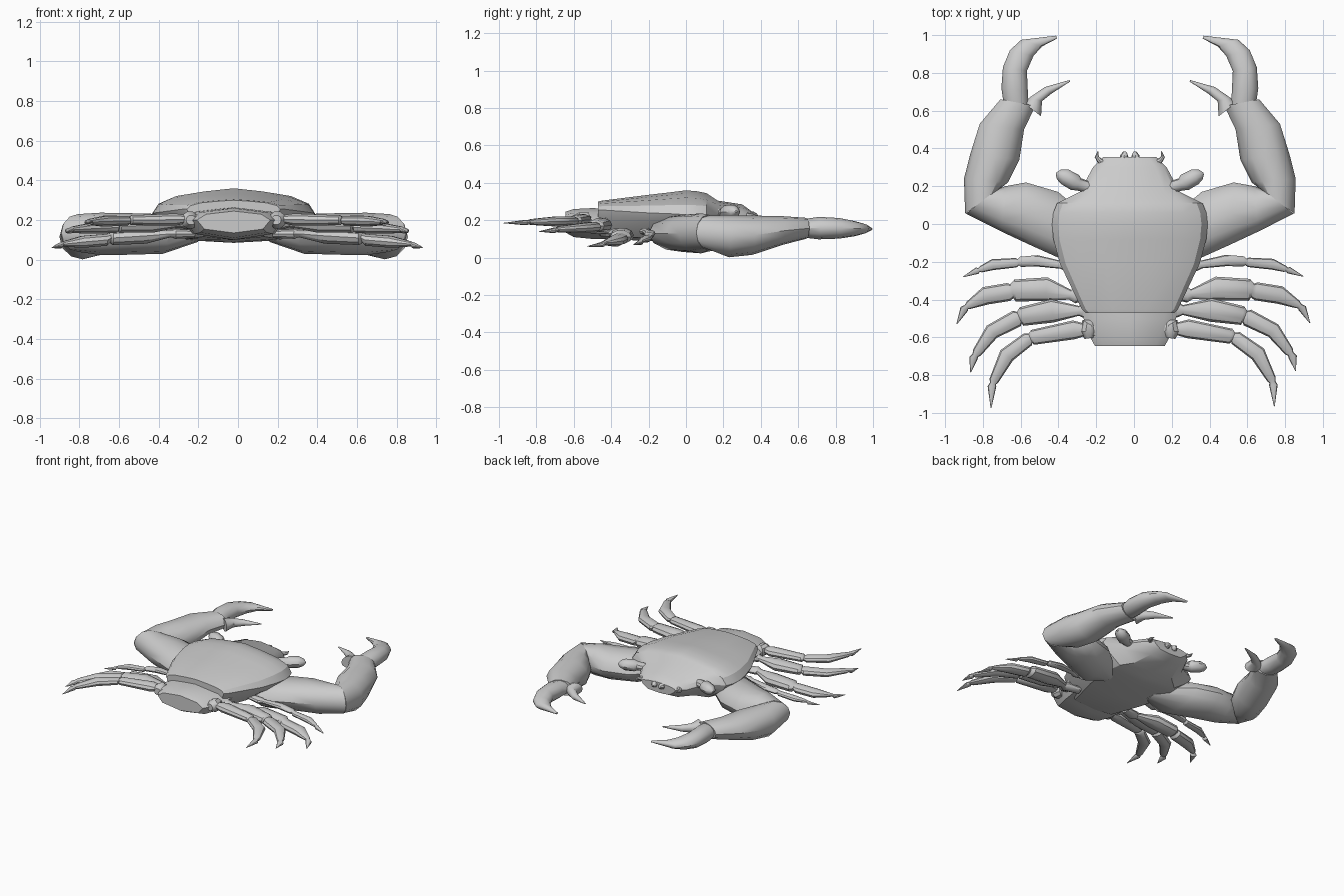
import bpy, bmesh, math
from mathutils import Vector

CX = -0.022  # the body's symmetry line


def loft(name, rings, angle=35):
    """Skin a list of equal-length closed rings and cap both ends."""
    bm = bmesh.new()
    vs = [[bm.verts.new((p[0] + CX, p[1], p[2])) for p in r] for r in rings]
    n = len(vs[0])
    for a, b in zip(vs, vs[1:]):
        for i in range(n):
            j = (i + 1) % n
            bm.faces.new((a[i], a[j], b[j], b[i]))
    bm.faces.new(vs[0])
    bm.faces.new(vs[-1])
    bmesh.ops.recalc_face_normals(bm, faces=bm.faces)
    me = bpy.data.meshes.new(name)
    bm.to_mesh(me)
    bm.free()
    ob = bpy.data.objects.new(name, me)
    bpy.context.collection.objects.link(ob)
    bpy.ops.object.select_all(action='DESELECT')
    ob.select_set(True)
    bpy.context.view_layer.objects.active = ob
    bpy.ops.object.shade_smooth_by_angle(angle=math.radians(angle))
    return ob


def edge_loft(name, rows, s, n=12):
    """Rows (x1,y1, x2,y2, z, half height): ellipses spanning two plan edges."""
    rings = []
    for x1, y1, x2, y2, z, h in rows:
        ring = []
        for i in range(n):
            a = 2 * math.pi * i / n
            t = 0.5 - 0.5 * math.cos(a)
            ring.append((s * (x1 + (x2 - x1) * t), y1 + (y2 - y1) * t, z + h * math.sin(a)))
        rings.append(ring)
    return loft(name, rings)


def tube(name, pts, s, flat=0.65, n=10):
    """Points (x, y, z, half width) along a path, flattened in height."""
    rows = []
    for i, (x, y, z, w) in enumerate(pts):
        a, b = pts[max(i - 1, 0)], pts[min(i + 1, len(pts) - 1)]
        d = Vector((b[0] - a[0], b[1] - a[1])).normalized()
        rows.append((x - d.y * w, y + d.x * w, x + d.y * w, y - d.x * w, z, w * flat))
    return edge_loft(name, rows, s, n)


def shell(name, sections, half):
    """Sections (y, half width, top z, rim z, bottom z) with a half profile."""
    rings = []
    for y, w, zt, ze, zb in sections:
        right = [(u * w, y, ze + v * ((zt - ze) if v > 0 else (ze - zb))) for u, v in half]
        left = [(-x, yy, z) for x, yy, z in right[1:-1]]
        rings.append(right + left[::-1])
    return loft(name, rings, 30)


# carapace with belly
shell("carapace", [
    (-.47, .235, .30, .255, .11), (-.45, .255, .305, .255, .10),
    (-.21, .37, .335, .24, .09), (-.08, .405, .35, .235, .085),
    (0, .412, .36, .23, .085), (.06, .405, .355, .23, .085), (.11, .385, .345, .23, .09),
    (.17, .265, .305, .23, .11), (.30, .195, .285, .22, .14), (.355, .14, .245, .22, .17)],
    [(0, 1), (.35, .88), (.7, .7), (.92, .4), (1, 0), (.93, -.3), (.62, -.9), (0, -1)])

# tail block behind the carapace
shell("tail", [
    (-.40, .26, .26, .21, .10), (-.50, .245, .265, .20, .10),
    (-.60, .21, .26, .20, .11), (-.645, .185, .245, .20, .135)],
    [(0, 1), (.75, .65), (1, 0), (.8, -.7), (0, -1)])

# walking legs: points x, y, half width, plus start and end height
LEGS = [
    (.14, .07, [(.35, -.22, .032), (.5, -.195, .03), (.59, -.2, .027), (.615, -.205, .025),
                (.74, -.215, .029), (.805, -.24, .017), (.825, -.247, .018), (.9, -.28, .002)]),
    (.13, .06, [(.30, -.38, .04), (.45, -.345, .063), (.62, -.352, .058), (.655, -.36, .048),
                (.78, -.38, .048), (.87, -.43, .022), (.895, -.45, .022), (.935, -.53, .002)]),
    (.18, .14, [(.25, -.46, .04), (.42, -.46, .062), (.585, -.49, .05), (.61, -.50, .046),
                (.745, -.57, .042), (.825, -.68, .026), (.845, -.71, .023), (.86, -.785, .002)]),
    (.205, .185, [(.22, -.56, .045), (.30, -.56, .05), (.525, -.60, .04), (.55, -.61, .038),
                  (.665, -.695, .043), (.735, -.83, .025), (.745, -.86, .023), (.75, -.975, .002)]),
]

# upper arm, forearm and the two claw fingers
ARM = [(.18, .0, .18, -.14, .13, .04), (.38, .17, .33, -.2, .13, .10), (.55, .22, .53, -.11, .13, .105),
       (.66, .20, .68, -.04, .13, .107), (.70, .185, .868, .055, .135, .095)]
FOREARM = [(.69, .185, .872, .055, .135, .09), (.645, .22, .878, .24, .115, .113),
           (.585, .34, .845, .37, .12, .105), (.56, .5, .795, .53, .145, .077),
           (.5, .625, .685, .66, .157, .056)]
FINGER = [(.535, .62, .67, .65, .157, .05), (.54, .7, .68, .72, .158, .06), (.545, .81, .672, .83, .157, .055),
          (.51, .89, .635, .92, .155, .04), (.465, .94, .575, .975, .155, .025), (.385, .982, .39, .997, .153, .006)]
THUMB = [(.47, .57, .56, .64, .155, .045), (.465, .65, .53, .67, .155, .035),
         (.415, .69, .45, .725, .155, .022), (.315, .755, .32, .762, .155, .003)]

for s, side in ((-1, "left"), (1, "right")):
    sx, sy = (1.02, .99) if s > 0 else (.98, 1.0)
    for k, (z0, z1, p) in enumerate(LEGS):
        path = [(p[0][0] - .1, p[0][1] + .02, z0, p[0][2] * .8)]
        for i, (x, y, w) in enumerate(p):
            z = z0 + (z1 - z0) * i / 7
            path.append((x * sx, y * sy, z, w))
            if i in (0, 2, 5):  # pinched joint
                q, t = p[i + 1], (.15 if i == 0 else .5)
                path.append(((x + (q[0] - x) * t) * sx, (y + (q[1] - y) * t) * sy, z, w * .65))
        tube(f"leg_{k + 1}_{side}", path, s)
    edge_loft("upper_arm_" + side, ARM, s)
    edge_loft("forearm_" + side, FOREARM, s)
    edge_loft("claw_finger_" + side, FINGER, s)
    edge_loft("claw_thumb_" + side, THUMB, s)
    # hip knob of the rear leg
    tube("hip_" + side, [(.19, -.52, .2, .02), (.215, -.53, .2, .042), (.22, -.57, .2, .045),
                         (.215, -.605, .2, .025)], s, 1)
    # eye on its stalk
    tube("eye_" + side, [(.2, .19, .235, .03), (.27, .21, .24, .034), (.29, .22, .242, .045),
                         (.345, .25, .245, .043), (.375, .262, .246, .028), (.39, .268, .246, .006)], s, .9)
    # feeler and mouth knob
    tube("feeler_" + side, [(.13, .32, .225, .016), (.16, .335, .225, .015), (.175, .355, .225, .011),
                            (.168, .385, .225, .002)], s, 1, 8)
    tube("mouth_knob_" + side, [(.03, .33, .225, .02), (.03, .36, .225, .022), (.025, .378, .225, .012),
                                (.02, .383, .225, .003)], s, 1, 8)
